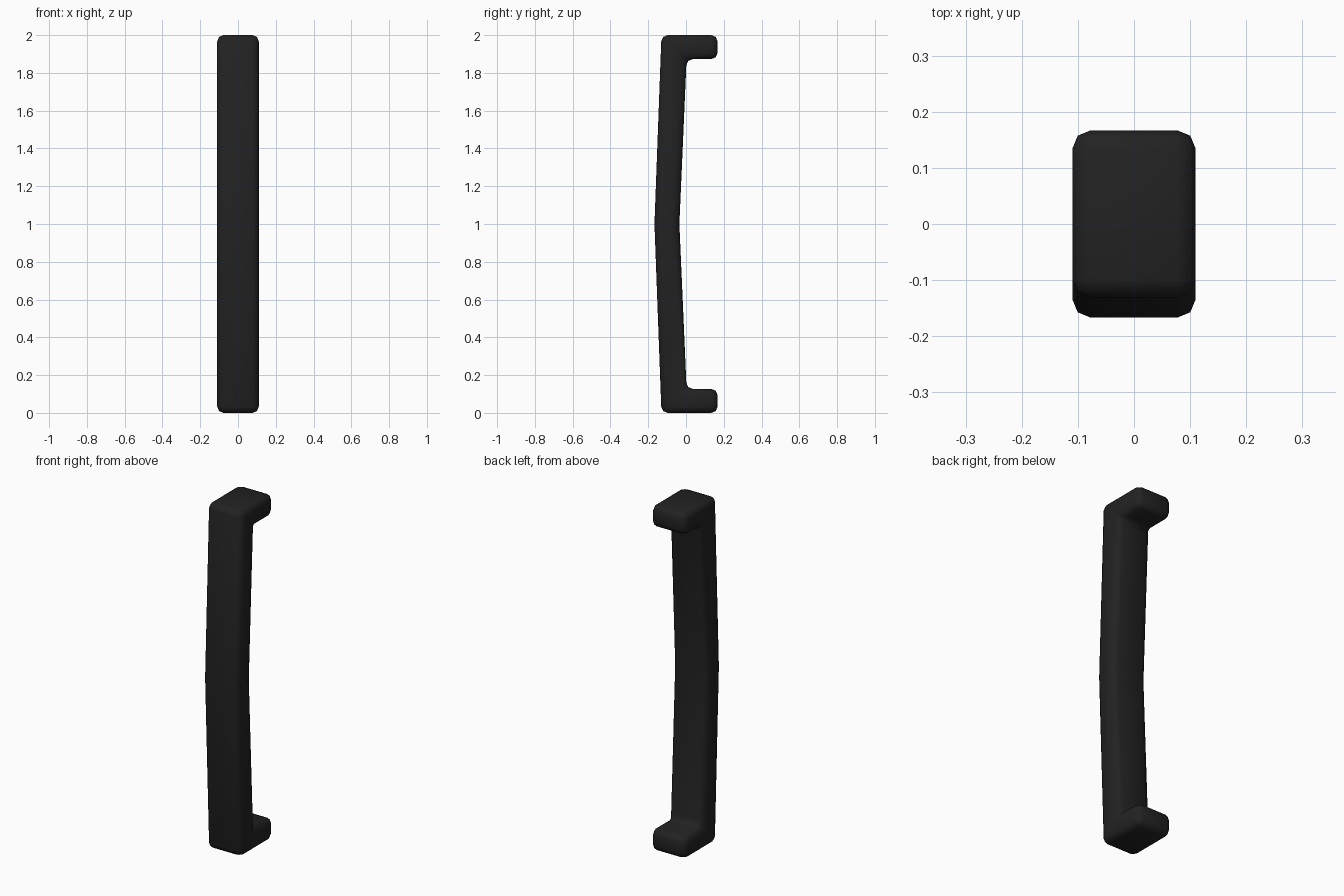
import bpy
import bmesh
import math

cube = bpy.data.objects.get("Cube")
if cube:
    bpy.data.objects.remove(cube, do_unlink=True)

# Matte black finish
black = bpy.data.materials.new("matte_black")
black.use_nodes = True
colour = (0.016, 0.016, 0.016, 1)
black.diffuse_color = colour
bsdf = black.node_tree.nodes["Principled BSDF"]
bsdf.inputs["Base Color"].default_value = colour
bsdf.inputs["Roughness"].default_value = 0.6

# Side profile (y, height above the middle): upper half, then mirrored
HALF_WIDTH = 0.11
upper = [(-0.167, 0), (-0.13, 1), (0.167, 1), (0.167, 0.873), (0.003, 0.873), (-0.035, 0)]
lower = [(y, -h) for y, h in reversed(upper[1:-1])]
profile = upper + lower

# Bowed grip with a mounting foot at each end, extruded across its width
bm = bmesh.new()
side = bm.faces.new([bm.verts.new((-HALF_WIDTH, y, 1 + h)) for y, h in profile])
extruded = bmesh.ops.extrude_face_region(bm, geom=[side], use_keep_orig=True)
moved = [v for v in extruded["geom"] if isinstance(v, bmesh.types.BMVert)]
bmesh.ops.translate(bm, verts=moved, vec=(2 * HALF_WIDTH, 0, 0))
bmesh.ops.recalc_face_normals(bm, faces=bm.faces)

# Round every sharp edge, leaving the gentle bend in the middle crisp
sharp = [e for e in bm.edges if e.calc_face_angle(0) > math.radians(30)]
bmesh.ops.bevel(bm, geom=sharp, offset=0.033, offset_type='OFFSET',
                segments=2, profile=0.5, affect='EDGES', clamp_overlap=True)

mesh = bpy.data.meshes.new("pull_handle")
bm.to_mesh(mesh)
bm.free()
mesh.materials.append(black)
handle = bpy.data.objects.new("pull_handle", mesh)
bpy.context.collection.objects.link(handle)

# Smooth shading
bpy.ops.object.select_all(action='DESELECT')
handle.select_set(True)
bpy.context.view_layer.objects.active = handle
bpy.ops.object.shade_smooth_by_angle(angle=math.radians(50))
